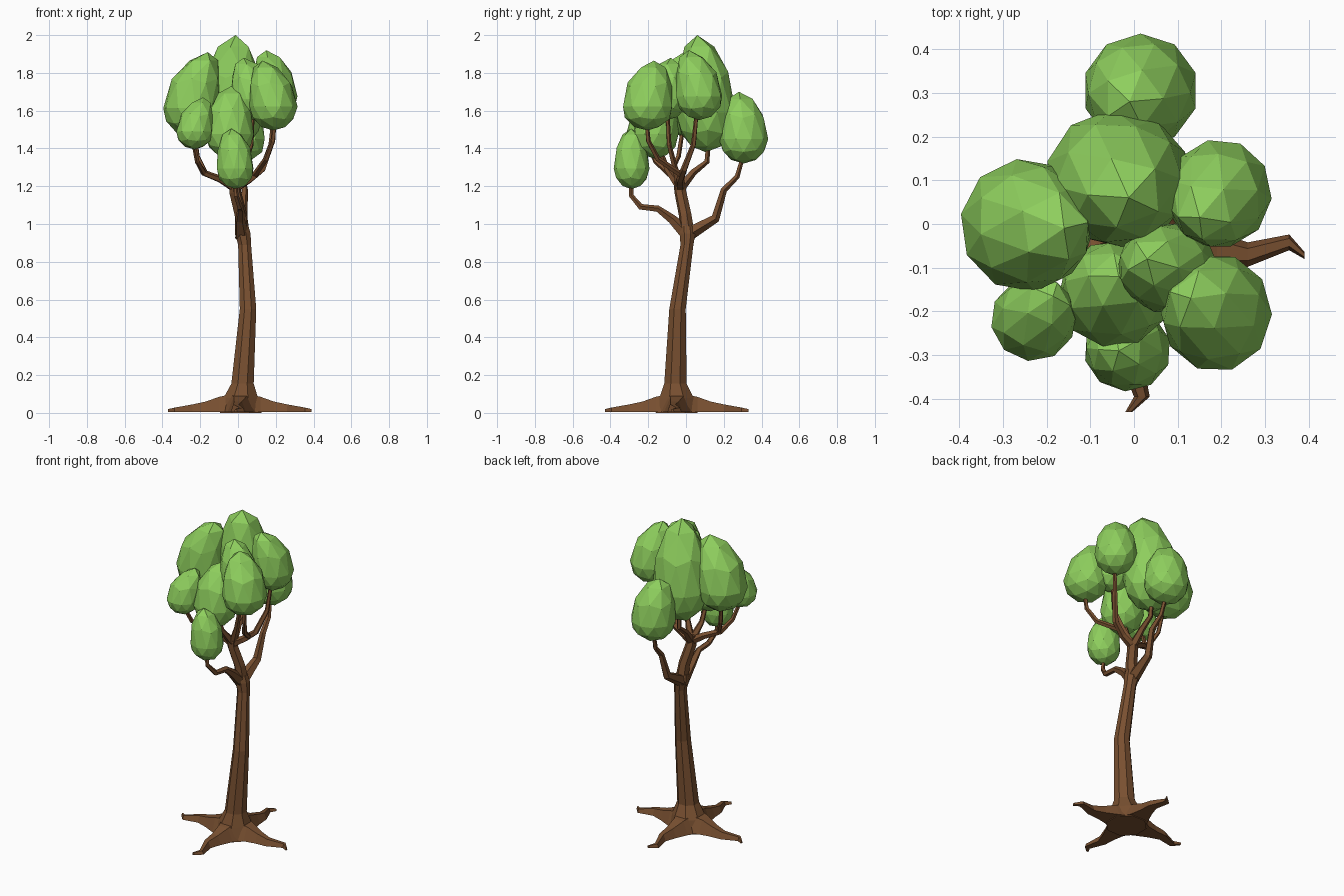
import bpy, bmesh, math
from mathutils import Vector, Matrix


def material(name, color):
    m = bpy.data.materials.new(name)
    m.diffuse_color = (*color, 1)
    return m


BARK = material("bark", (0.19, 0.08, 0.03))
LEAF = material("leaf", (0.27, 0.62, 0.11))


def finish(name, bm, mat):
    bmesh.ops.recalc_face_normals(bm, faces=bm.faces)
    me = bpy.data.meshes.new(name)
    bm.to_mesh(me)
    bm.free()
    me.materials.append(mat)
    ob = bpy.data.objects.new(name, me)
    bpy.context.collection.objects.link(ob)
    return ob


def skin(bm, rings):
    """Close a chain of point rings into a capped solid."""
    vs = [[bm.verts.new(p) for p in ring] for ring in rings]
    n = len(vs[0])
    for a, b in zip(vs, vs[1:]):
        for i in range(n):
            j = (i + 1) % n
            bm.faces.new((a[i], a[j], b[j], b[i]))
    bm.faces.new(vs[0])
    bm.faces.new(vs[-1])


def limb(name, path, sides=5):
    """Tapered faceted tube; path entries are x, y, z, radius."""
    pts = [Vector(p[:3]) for p in path]
    rings = []
    side = Vector((1, 0.3, 0))
    for k, p in enumerate(pts):
        t = (pts[min(k + 1, len(pts) - 1)] - pts[max(k - 1, 0)]).normalized()
        side = (side - t * side.dot(t)).normalized()
        up = t.cross(side)
        rings.append([p + (side * math.cos(a) + up * math.sin(a)) * path[k][3]
                      for a in (2 * math.pi * i / sides for i in range(sides))])
    bm = bmesh.new()
    skin(bm, rings)
    return finish(name, bm, BARK)


def rings_up(path, sides):
    return [[(x + r * math.cos(a), y + r * math.sin(a), z)
             for a in (2 * math.pi * (i + 0.5) / sides for i in range(sides))]
            for x, y, z, r in path]


# Trunk with flared foot
bm = bmesh.new()
skin(bm, rings_up([(0.015, -0.05, 0.0, 0.12), (0.015, -0.05, 0.08, 0.098),
                   (0.024, -0.056, 0.155, 0.064), (0.053, -0.045, 0.55, 0.047),
                   (0.035, 0.005, 0.89, 0.037), (0.025, 0.008, 0.95, 0.045),
                   (0.02, 0.005, 0.99, 0.038)], 8))
finish("trunk", bm, BARK)

# Four ground roots, one profile turned around the foot
ROOT = [(0.04, 0.0, 0.1, 0.10), (0.11, 0.0, 0.065, 0.085), (0.18, -0.01, 0.042, 0.06),
        (0.25, -0.02, 0.028, 0.045), (0.345, 0.008, 0.018, 0.028), (0.38, -0.022, 0.008, 0.02)]
for k in range(4):
    bm = bmesh.new()
    skin(bm, [[(d, s - w, 0.006), (d, s - w * 0.5, h), (d, s + w * 0.5, h), (d, s + w, 0.006)]
              for d, s, w, h in ROOT])
    bm.transform(Matrix.Translation((0.01, -0.05, 0)) @ Matrix.Rotation(k * math.pi / 2, 4, 'Z'))
    finish(f"root_{k + 1}", bm, BARK)

# Main fork
limb("front_branch", [(0.02, 0.01, 0.94, 0.04), (0.01, -0.075, 1.025, 0.026), (0.015, -0.15, 1.08, 0.018),
                      (0.01, -0.24, 1.09, 0.017), (-0.01, -0.29, 1.15, 0.013), (-0.015, -0.29, 1.22, 0.011)])
limb("back_branch", [(0.02, 0.0, 0.94, 0.04), (0.025, 0.155, 1.03, 0.025), (0.035, 0.2, 1.18, 0.018),
                     (0.025, 0.27, 1.25, 0.014), (0.015, 0.305, 1.37, 0.011)])
limb("upper_trunk", [(0.025, 0.01, 0.93, 0.04), (0.015, -0.005, 1.05, 0.034),
                     (-0.015, -0.03, 1.17, 0.032), (-0.02, -0.038, 1.23, 0.03)], 6)
# Upper branches fanning from the hub
HUB = (-0.015, -0.03, 1.19, 0.026)
limb("left_branch", [HUB, (-0.09, -0.05, 1.235, 0.02), (-0.18, -0.09, 1.27, 0.017),
                     (-0.215, -0.16, 1.33, 0.013), (-0.24, -0.215, 1.45, 0.01)])
limb("left_twig", [(-0.17, -0.085, 1.265, 0.015), (-0.215, -0.04, 1.36, 0.013), (-0.24, -0.01, 1.55, 0.011)])
limb("right_branch", [HUB, (0.06, -0.03, 1.235, 0.021), (0.13, -0.01, 1.29, 0.018),
                      (0.175, 0.04, 1.42, 0.014), (0.195, 0.06, 1.62, 0.01)])
limb("right_twig", [(0.09, -0.025, 1.26, 0.017), (0.15, -0.15, 1.345, 0.015),
                    (0.185, -0.2, 1.44, 0.013), (0.195, -0.21, 1.56, 0.011)])
limb("crown_branch", [HUB, (-0.025, 0.04, 1.275, 0.019), (-0.03, 0.11, 1.33, 0.015), (-0.035, 0.12, 1.46, 0.012)])
limb("middle_branch", [HUB, (0.03, -0.06, 1.3, 0.016), (0.07, -0.09, 1.42, 0.013), (0.08, -0.1, 1.62, 0.01)])
limb("fore_branch", [HUB, (-0.04, -0.1, 1.29, 0.016), (-0.045, -0.15, 1.42, 0.012)])

# Leaf clumps: centre x, y, radius x, y, bottom z, top z, peak x, y
CLUMPS = [(0.015, 0.305, 0.13, 0.128, 1.32, 1.70, -0.01, 0.28),
          (-0.037, 0.105, 0.163, 0.155, 1.38, 2.00, -0.012, 0.06),
          (-0.247, -0.003, 0.148, 0.15, 1.46, 1.91, -0.16, -0.01),
          (0.195, 0.07, 0.118, 0.122, 1.55, 1.92, 0.15, 0.015),
          (0.188, -0.203, 0.125, 0.133, 1.495, 1.865, 0.13, -0.17),
          (0.077, -0.1, 0.113, 0.103, 1.55, 1.88, 0.03, -0.08),
          (-0.045, -0.16, 0.127, 0.12, 1.345, 1.73, -0.035, -0.12),
          (-0.23, -0.218, 0.096, 0.094, 1.395, 1.67, -0.185, -0.165),
          (-0.015, -0.288, 0.098, 0.093, 1.185, 1.505, -0.035, -0.29)]
for n, (cx, cy, rx, ry, z0, z1, px, py) in enumerate(CLUMPS):
    bm = bmesh.new()
    bmesh.ops.create_icosphere(bm, subdivisions=2, radius=1,
                               matrix=Matrix.Rotation(n * 0.7, 4, 'Z'))
    mid = z0 + 0.34 * (z1 - z0)
    for v in bm.verts:
        x, y, t = v.co
        lean = max(t, 0) ** 2
        z = mid + t * ((z1 - mid) if t > 0 else (mid - z0))
        v.co = (cx + x * rx * 1.02 + (px - cx) * lean, cy + y * ry * 1.02 + (py - cy) * lean, z)
    finish(f"leaf_clump_{n + 1}", bm, LEAF)
